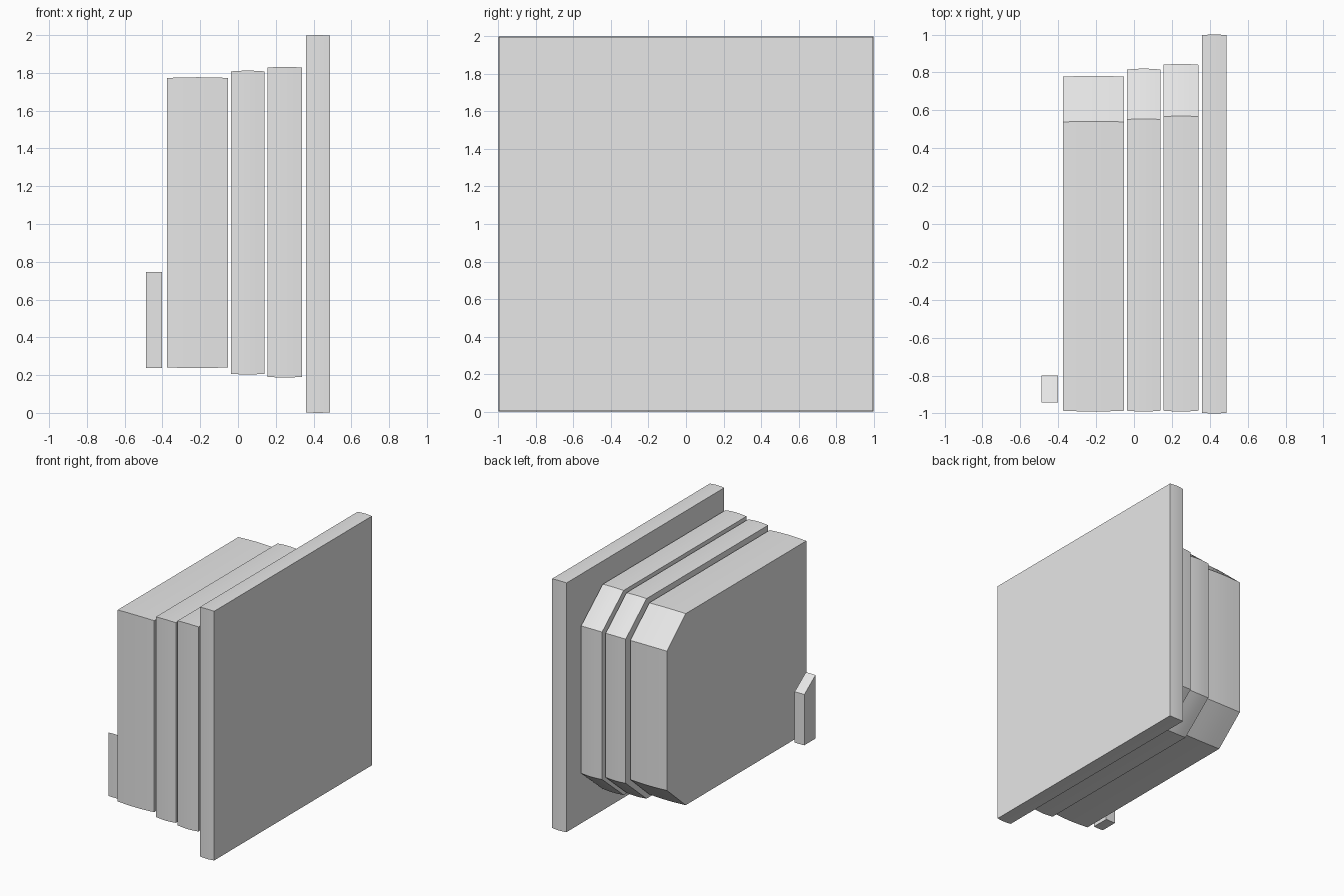
import bpy
import bmesh
import math

cube = bpy.data.objects.get("Cube")
if cube:
    bpy.data.objects.remove(cube, do_unlink=True)

grey = bpy.data.materials.new("light_grey")
grey.use_nodes = True
grey.diffuse_color = (0.8, 0.8, 0.8, 1)
grey.node_tree.nodes["Principled BSDF"].inputs["Base Color"].default_value = (0.8, 0.8, 0.8, 1)

STEPS = 6


def panel(name, x0, x1, profile, crown=0.005):
    """Sweep a y-z outline along x, with edges swelling slightly at mid thickness."""
    ys, zs = [p[0] for p in profile], [p[1] for p in profile]
    cy, cz = (min(ys) + max(ys)) / 2, (min(zs) + max(zs)) / 2
    bm = bmesh.new()
    rings = []
    for i in range(STEPS + 1):
        t = i / STEPS
        s = 1 - crown * (1 - math.sin(math.pi * t))
        x = x0 + (x1 - x0) * t
        rings.append([bm.verts.new((x, cy + (y - cy) * s, cz + (z - cz) * s))
                      for y, z in profile])
    n = len(profile)
    for a, b in zip(rings, rings[1:]):
        for k in range(n):
            j = (k + 1) % n
            bm.faces.new((a[k], a[j], b[j], b[k]))
    bm.faces.new(rings[0])
    bm.faces.new(rings[-1])
    bmesh.ops.recalc_face_normals(bm, faces=bm.faces)
    mesh = bpy.data.meshes.new(name)
    bm.to_mesh(mesh)
    bm.free()
    mesh.materials.append(grey)
    obj = bpy.data.objects.new(name, mesh)
    bpy.context.collection.objects.link(obj)
    bpy.ops.object.select_all(action='DESELECT')
    obj.select_set(True)
    bpy.context.view_layer.objects.active = obj
    bpy.ops.object.shade_smooth_by_angle(angle=math.radians(30))
    return obj


def clipped(front, back, low, high, cut_y, cut_z):
    """Rectangle with both back corners cut off."""
    return [(front, low), (back - cut_y, low), (back, low + cut_z),
            (back, high - cut_z), (back - cut_y, high), (front, high)]


# Square face plate
panel("face_plate", 0.36, 0.487, [(-1, 0), (1, 0), (1, 2), (-1, 2)], 0.003)

# Three stacked slabs, growing toward the plate
panel("inner_slab", 0.155, 0.34, clipped(-0.99, 0.845, 0.187, 1.832, 0.275, 0.23))
panel("middle_slab", -0.037, 0.14, clipped(-0.99, 0.82, 0.203, 1.812, 0.265, 0.225))
panel("outer_slab", -0.375, -0.052, clipped(-0.99, 0.782, 0.237, 1.777, 0.24, 0.21))

# Small side tab with a sloped top
panel("side_tab", -0.487, -0.402,
      [(-0.942, 0.237), (-0.8, 0.237), (-0.8, 0.645), (-0.942, 0.747)])
